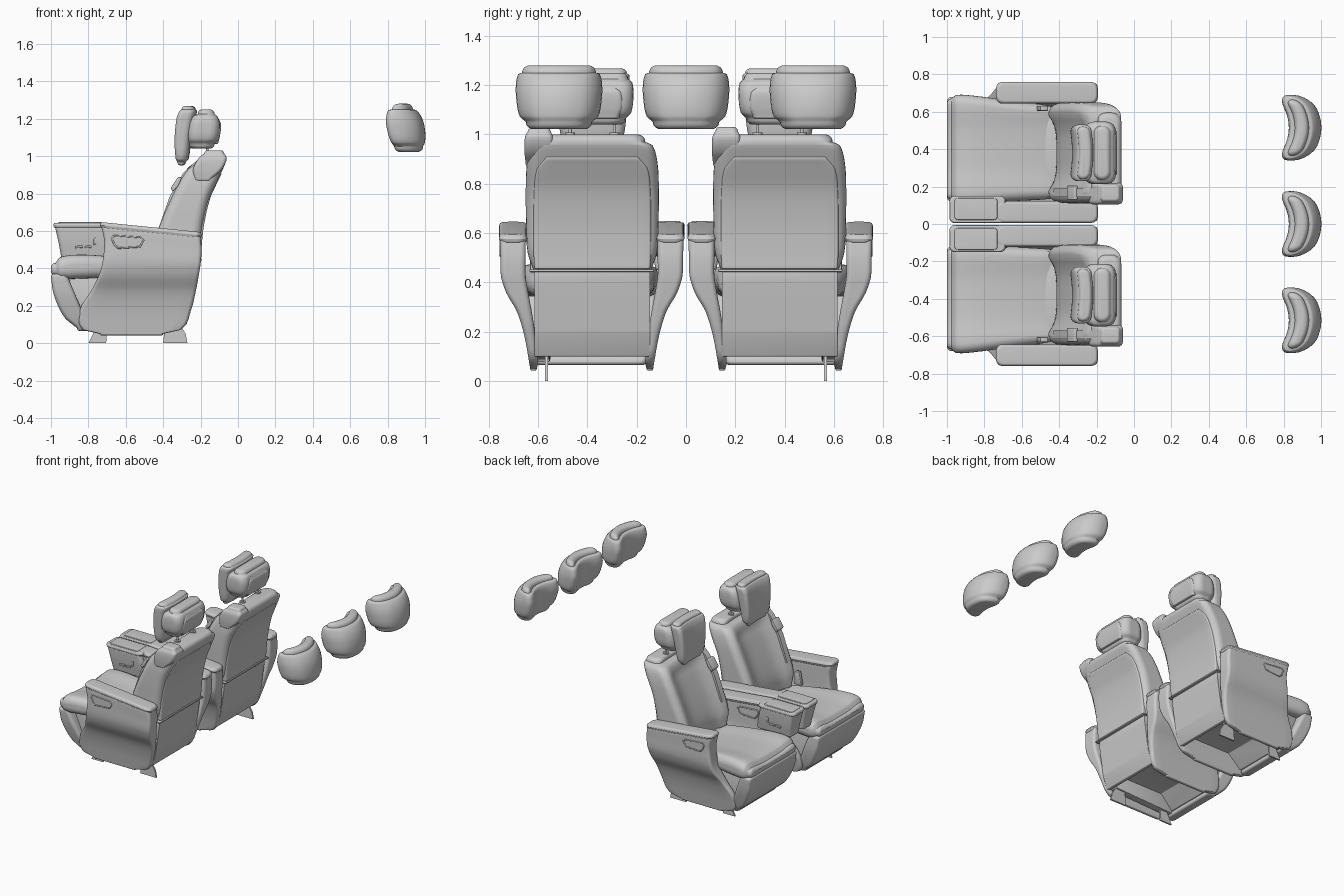
import bpy, bmesh
from math import sin, cos, pi, radians

if "Cube" in bpy.data.objects:
    bpy.data.objects.remove(bpy.data.objects["Cube"])


def finish(name, bm, angle=40):
    bmesh.ops.recalc_face_normals(bm, faces=bm.faces)
    me = bpy.data.meshes.new(name)
    bm.to_mesh(me)
    bm.free()
    ob = bpy.data.objects.new(name, me)
    bpy.context.collection.objects.link(ob)
    bpy.ops.object.select_all(action='DESELECT')
    ob.select_set(True)
    bpy.context.view_layer.objects.active = ob
    bpy.ops.object.shade_smooth_by_angle(angle=radians(angle))
    return ob


def rrect(a0, a1, b0, b1, r, n=5, e=10):
    """Rounded rectangle with subdivided edges."""
    ca, cb, ha, hb = (a0 + a1) / 2, (b0 + b1) / 2, (a1 - a0) / 2, (b1 - b0) / 2
    r = min(r, .95 * ha, .95 * hb)
    arcs = []
    for q, (sa, sb) in enumerate(((1, 1), (-1, 1), (-1, -1), (1, -1))):
        arcs.append([(ca + sa * (ha - r) + r * cos(pi / 2 * (q + i / n)),
                      cb + sb * (hb - r) + r * sin(pi / 2 * (q + i / n))) for i in range(n + 1)])
    pts = []
    for q in range(4):
        p, w = arcs[q][-1], arcs[(q + 1) % 4][0]
        pts += arcs[q] + [(p[0] + (w[0] - p[0]) * i / e, p[1] + (w[1] - p[1]) * i / e) for i in range(1, e)]
    return pts


def loft(name, secs, r=.03, axis='z', cap=.01, k=4, fn=None, ymap=lambda y: y):
    """Smooth loft through rounded rectangles (t, a0, a1, b0, b1) with rounded ends."""
    secs = [list(s) for s in secs]
    secs[0][0] += cap
    secs[-1][0] -= cap
    N = len(secs)
    slope = []
    for i in range(N):
        p, q = secs[max(i - 1, 0)], secs[min(i + 1, N - 1)]
        slope.append([(v - u) / (q[0] - p[0]) for u, v in zip(p, q)])
    rings = []
    for i in range(N - 1):
        d = secs[i + 1][0] - secs[i][0]
        for j in range(k):
            u = j / k
            rings.append([p * (2*u**3 - 3*u*u + 1) + q * (3*u*u - 2*u**3) + d * (m * (u**3 - 2*u*u + u) + o * (u**3 - u*u))
                          for p, q, m, o in zip(secs[i], secs[i + 1], slope[i], slope[i + 1])])
    rings.append(secs[-1])

    def ends(s, sign):
        c = min(cap, .45 * (s[2] - s[1]), .45 * (s[4] - s[3]))
        out = []
        for j in range(1, 6):
            a = pi / 2 * j / 5
            i = c * (1 - cos(a))
            out.append([s[0] + sign * cap * sin(a), s[1] + i, s[2] - i, s[3] + i, s[4] - i])
        return out
    rings = ends(rings[0], -1)[::-1] + rings + ends(rings[-1], 1)
    bm = bmesh.new()
    loops = []
    for t, *box in rings:
        loop = []
        for a, b in rrect(*box, r):
            co = (a, b, t) if axis == 'z' else (t, a, b)
            x, y, z = fn(*co) if fn else co
            loop.append(bm.verts.new((x, ymap(y), z)))
        loops.append(loop)
    for A, B in zip(loops, loops[1:]):
        for i in range(len(A)):
            j = (i + 1) % len(A)
            bm.faces.new((A[i], A[j], B[j], B[i]))
    bm.faces.new(loops[0])
    bm.faces.new(loops[-1])
    return finish(name, bm)


def prism(name, pts, y0, y1, ymap=lambda y: y, bevel=0):
    """Side outline in x, z extruded across y."""
    bm = bmesh.new()
    A = [bm.verts.new((x, ymap(y0), z)) for x, z in pts]
    B = [bm.verts.new((x, ymap(y1), z)) for x, z in pts]
    bm.faces.new(A)
    bm.faces.new(B)
    for i in range(len(A)):
        j = (i + 1) % len(A)
        bm.faces.new((A[i], A[j], B[j], B[i]))
    if bevel:
        bmesh.ops.bevel(bm, geom=bm.edges[:], offset=bevel, segments=3, profile=.5, affect='EDGES')
    return finish(name, bm)


def post(name, x, y, z0, z1, r):
    bpy.ops.mesh.primitive_cylinder_add(vertices=20, radius=r, depth=z1 - z0, location=(x, y, (z0 + z1) / 2))
    bpy.context.object.name = name
    bpy.ops.object.shade_smooth_by_angle(angle=radians(40))


def tube(name, pts, r):
    cu = bpy.data.curves.new(name, 'CURVE')
    cu.dimensions = '3D'
    cu.bevel_depth = r
    cu.bevel_resolution = 2
    sp = cu.splines.new('POLY')
    sp.points.add(len(pts) - 1)
    for p, c in zip(sp.points, pts):
        p.co = (*c, 1)
    sp.use_cyclic_u = True
    bpy.context.collection.objects.link(bpy.data.objects.new(name, cu))


C = .38  # seat centre line


def arm_slope(x, y, z):
    return x, y, z - (x + .73) * .1 * min(1, max(0, (z - .4) / .2))


def back_dent(x, y, z):
    u = abs(y - C) / .27
    if x < -.33 + (z - .42) * .33:
        x += .045 * max(0, 1 - (u / .75) ** 4) * min(1, max(0, (1 - z) / .12))
    return x, y, z


def cushion_dent(x, y, z):
    if z > .41:
        z -= .015 * max(0, 1 - (abs(y - .4) / .2) ** 4)
    return x, y, z


def centred(rows, c=C):
    return [(z, x0, x1, c - h, c + h) for z, x0, x1, h in rows]


for s in (1, -1):
    side = lambda y: s * y
    inner = lambda y: s * (.765 - y)
    # cushion, leg rest and hollow base
    loft("seat_cushion", [(-1.0, .13, .67, .36, .43), (-.95, .11, .69, .345, .46), (-.85, .11, .685, .345, .473),
                          (-.7, .12, .665, .35, .465), (-.5, .13, .64, .34, .44), (-.38, .14, .62, .34, .42)],
         .05, 'x', .025, fn=cushion_dent, ymap=side)
    loft("leg_rest", [(.065, -.86, -.79, .16, .62), (.14, -.93, -.82, .14, .64), (.26, -.985, -.87, .12, .67),
                      (.37, -1.0, -.91, .12, .68)], .025, cap=.015, ymap=side)
    prism("seat_base", [(-.91, .37), (-.21, .45), (-.215, .4), (-.245, .2), (-.275, .1), (-.3, .1), (-.36, .2),
                        (-.7, .2), (-.79, .1), (-.84, .1)], .145, .615, side, .004)
    # backrest with rear panel and pivot bar
    loft("backrest", centred([(.4, -.46, -.215, .23), (.52, -.455, -.2, .262), (.63, -.42, -.187, .268),
                              (.77, -.36, -.155, .27), (.88, -.305, -.105, .265), (.955, -.25, -.07, .245),
                              (1.0, -.2, -.068, .215)]), .05, cap=.03, fn=back_dent, ymap=side)
    loft("backrest_rear_panel", centred([(.455, -.24, -.197, .235), (.52, -.24, -.194, .238), (.63, -.22, -.182, .238),
                                         (.77, -.19, -.15, .236), (.86, -.15, -.11, .225), (.91, -.12, -.088, .19)]),
         .01, cap=.006, ymap=side)
    prism("backrest_pivot_bar", [(-.23, .443), (-.194, .443), (-.194, .453), (-.23, .453)], .13, .635, side, .003)
    # headrest: front pillow with wings, rear body, rear cap, posts
    wing = lambda x, y, z: (x - .015 * (abs(y - C) / .15) ** 2 + .006, y, z)
    loft("headrest_front_pillow", centred([(.95, -.325, -.285, .105), (.985, -.333, -.27, .125), (1.09, -.337, -.255, .14),
                                           (1.2, -.325, -.235, .15), (1.24, -.31, -.225, .15),
                                           (1.267, -.3, -.232, .14)]), .03, cap=.018, fn=wing, ymap=side)
    loft("headrest_rear_body", centred([(1.04, -.265, -.125, .135), (1.09, -.27, -.107, .158), (1.16, -.265, -.097, .167),
                                        (1.21, -.245, -.108, .162), (1.25, -.215, -.125, .145)]),
         .05, cap=.025, ymap=side)
    loft("headrest_rear_cap", centred([(1.065, -.16, -.105, .11), (1.11, -.16, -.096, .125), (1.17, -.16, -.09, .12),
                                       (1.2, -.16, -.1, .1)]), .02, cap=.008, ymap=side)
    for d in (-.09, .09):
        post("headrest_post", -.165, s * C + d, .95, 1.09, .007)
        post("headrest_post_collar", -.165, s * C + d, .985, 1.008, .02)
    # side panels and arm caps, outer and inner
    for label, ym in (("outer", side), ("inner", inner)):
        loft(label + "_side_panel", [(.042, -.74, -.4, .605, .632), (.075, -.835, -.3, .6, .636), (.18, -.845, -.25, .61, .655),
                                     (.28, -.785, -.225, .625, .685), (.36, -.745, -.21, .64, .73),
                                     (.43, -.725, -.2, .65, .75), (.54, -.715, -.195, .65, .753),
                                     (.625, -.728, -.2, .65, .755)], .02, cap=.008, fn=arm_slope, ymap=ym)
        loft(label + "_arm_cap", [(.612, -.735, -.195, .645, .757), (.63, -.738, -.193, .643, .759),
                                  (.647, -.736, -.196, .647, .757)], .035, cap=.012, fn=arm_slope, ymap=ym)
    # pull pockets on the arms
    for label, y in (("outer_pull_pocket", .752), ("inner_pull_pocket", .116)):
        tube(label, [(x, s * y, z) for x, z in ((-.665, .575), (-.52, .565), (-.505, .55), (-.525, .515),
                                                (-.64, .508), (-.66, .525), (-.675, .56))], .005)
    # centre console with lid and seat controls
    loft("console_box", [(.45, -.945, -.66, .02, .125), (.54, -.96, -.68, .012, .138), (.63, -.978, -.7, .008, .145)],
         .025, cap=.01, ymap=side)
    loft("console_top", [(.617, -.985, -.69, .006, .148), (.63, -.987, -.685, .005, .15), (.643, -.985, -.69, .007, .148)],
         .03, cap=.006, ymap=side)
    loft("console_lid_pad", [(.635, -.96, -.73, .022, .138), (.649, -.96, -.73, .022, .138)], .02, cap=.005, ymap=side)
    for x, z, w, h in ((-.85, .515, .022, .008), (-.80, .515, .018, .008), (-.765, .545, .007, .022)):
        prism("seat_control_button", [(x - w, z - h), (x + w, z - h * .6), (x + w, z + h), (x - w, z + h * .6)],
              .12, .145, side, .003)
    # floor feet
    prism("front_foot", [(-.8, 0), (-.705, 0), (-.7, .08), (-.76, .08)], .56, .572, side)
    prism("rear_foot", [(-.4, 0), (-.27, 0), (-.28, .05), (-.31, .1), (-.39, .1)], .56, .572, side)
    # seat rails under the hollow base
    prism("base_rail", [(-.8, .08), (-.31, .1), (-.33, .2), (-.75, .2)], .55, .61, side, .004)
    # belt housing on the same hand of both seats, with strap and buckle
    b = lambda y: y + (s * C - .215)
    loft("belt_shoulder_housing", [(.865, -.235, -.14, -.055, .055), (.93, -.24, -.085, -.06, .06),
                                   (.99, -.21, -.06, -.058, .055), (1.03, -.18, -.075, -.045, .045)],
         .02, cap=.015, ymap=b)
    prism("belt_strap", [(-.18, 1.0), (-.28, .9), (-.35, .78), (-.415, .6), (-.43, .6), (-.365, .785), (-.293, .91), (-.195, 1.0)],
          -.02, .025, b)
    prism("belt_guide", [(-.32, .84), (-.35, .81), (-.36, .83), (-.32, .89), (-.3, .885)], -.035, .04, b, .004)
    prism("belt_buckle", [(-.52, .44), (-.46, .44), (-.46, .53), (-.5, .54)], .605, .632, side, .005)

# third row headrests, curved around the head
for name, cy in (("left", -.515), ("middle", 0), ("right", .515)):
    bend = lambda x, y, z: (x - .06 * min(1.1, abs(y - cy) / .16) ** 2, y, z)
    rows = [(1.022, .85, .99, .135), (1.075, .845, 1.0, .16), (1.14, .833, 1.0, .173), (1.2, .828, .985, .175),
            (1.245, .84, .955, .165), (1.28, .86, .935, .15)]
    loft("rear_row_headrest_" + name, centred(rows, cy), .07, cap=.03, k=5, fn=bend)
